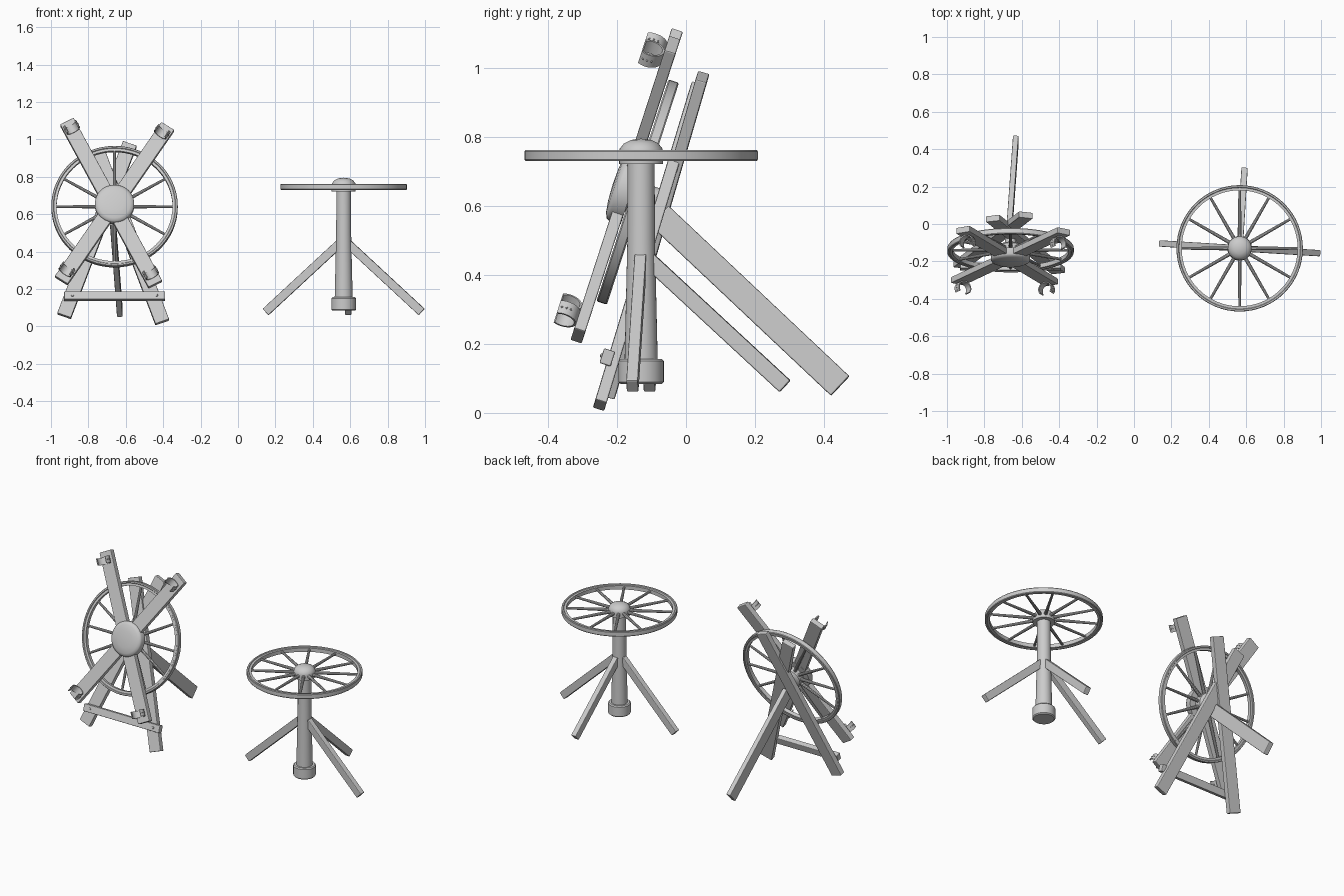
import bpy, bmesh
from math import sin, cos, pi, radians
from mathutils import Vector, Matrix

if "Cube" in bpy.data.objects:
    bpy.data.objects.remove(bpy.data.objects["Cube"])


def finish(name, bm, matrix=None, smooth=False, bevel=0):
    bmesh.ops.remove_doubles(bm, verts=bm.verts, dist=1e-5)
    bmesh.ops.recalc_face_normals(bm, faces=bm.faces)
    mesh = bpy.data.meshes.new(name)
    bm.to_mesh(mesh)
    bm.free()
    ob = bpy.data.objects.new(name, mesh)
    bpy.context.collection.objects.link(ob)
    if matrix:
        ob.matrix_world = matrix
    if bevel:
        mod = ob.modifiers.new("edge_softening", 'BEVEL')
        mod.width, mod.segments = bevel, 2
    if smooth:
        bpy.ops.object.select_all(action='DESELECT')
        ob.select_set(True)
        bpy.context.view_layer.objects.active = ob
        bpy.ops.object.shade_smooth_by_angle(angle=radians(35))
    return ob


def lathe(name, profile, segs, matrix, closed=False):
    """Turn (radius, height) points about local z."""
    bm = bmesh.new()
    rings = [[bm.verts.new((r * cos(2 * pi * i / segs), r * sin(2 * pi * i / segs), h))
              for i in range(segs)] for r, h in profile]
    for k in range(len(rings) if closed else len(rings) - 1):
        a, b = rings[k], rings[(k + 1) % len(rings)]
        for i in range(segs):
            j = (i + 1) % segs
            bm.faces.new((a[i], a[j], b[j], b[i]))
    return finish(name, bm, matrix, smooth=True)


def beam(name, p1, p2, width, thick, normal):
    """Squared timber from p1 to p2; thickness lies along normal."""
    p1, p2, n = Vector(p1), Vector(p2), Vector(normal)
    d = (p2 - p1).normalized()
    side = d.cross(n).normalized()
    n = side.cross(d)
    rot = Matrix((side, n, d)).transposed().to_4x4()
    bm = bmesh.new()
    bmesh.ops.create_cube(bm, size=1, matrix=Matrix.Diagonal((width, thick, (p2 - p1).length, 1)))
    return finish(name, bm, Matrix.Translation((p1 + p2) / 2) @ rot, bevel=0.004)


def wheel(prefix, matrix):
    # stepped rim and twelve tapered spokes
    rim = [(.31, -.012), (.324, -.012), (.327, -.016), (.335, -.016), (.338, -.012),
           (.338, .012), (.335, .016), (.327, .016), (.324, .012), (.31, .012)]
    lathe(prefix + "_rim", rim, 64, matrix, closed=True)
    bm = bmesh.new()
    for i in range(12):
        m = Matrix.Rotation(i * pi / 6, 4, 'Z') @ Matrix.Translation((.172, 0, 0)) @ Matrix.Rotation(pi / 2, 4, 'Y')
        bmesh.ops.create_cone(bm, cap_ends=True, segments=10, radius1=.0105, radius2=.007, depth=.29, matrix=m)
    finish(prefix + "_spokes", bm, matrix, smooth=True)


# ---- tilted wheel on an easel-like frame ----
T = Matrix.Translation((-.66, -.14, .64)) @ Matrix.Rotation(radians(72), 4, 'X')
front = T.to_3x3() @ Vector((0, 0, 1))
wheel("tilted_wheel", T)
lathe("front_hub_cap", [(0, .076), (.05, .074), (.085, .069), (.1, .062), (.105, .054), (.105, .018), (0, .018)], 40, T)
lathe("rear_hub", [(0, .03), (.065, .03), (.065, -.02), (.055, -.03), (.03, -.036), (.03, -.09), (0, -.09)], 32, T)

# crossed boards with open cuffs near the ends
boards = [((-.255, .465), (.218, -.45)), ((.285, .438), (-.285, -.428))]
for k, (a, b) in enumerate(boards):
    A, B = Vector((*a, .036)), Vector((*b, .036))
    beam(f"cross_board_{k}", T @ A, T @ B, .082, .034, front)
    for e, (p, q) in enumerate(((A, B), (B, A))):
        d = (p - q).normalized()
        c = p - d * .055 + Vector((0, 0, .056))
        side = d.cross(Vector((0, 0, 1)))
        rot = Matrix((side, Vector((0, 0, 1)), d)).transposed().to_4x4()
        bm = bmesh.new()
        n, rows = 18, []
        for i in range(n + 1):
            t = radians(-215 + 250 * i / n)
            rows.append([bm.verts.new((r * cos(t), r * sin(t), h))
                         for r, h in ((.04, -.021), (.04, .021), (.034, .021), (.034, -.021))])
        for i in range(n):
            for j in range(4):
                m = (j + 1) % 4
                bm.faces.new((rows[i][j], rows[i][m], rows[i + 1][m], rows[i + 1][j]))
        bm.faces.new(rows[0])
        bm.faces.new(rows[-1])
        # small rivets along the band
        for t in (-200, -180, -160, -20, 0, 20):
            t = radians(t)
            bmesh.ops.create_icosphere(bm, subdivisions=1, radius=.0035,
                                       matrix=Matrix.Translation((.04 * cos(t), .04 * sin(t), 0)))
        finish(f"cuff_{k}_{e}", bm, T @ Matrix.Translation(c) @ rot, smooth=True)

# crossed support legs, rear brace and lower crossbar
beam("left_support_leg", (-.93, -.22, .055), (-.578, .048, .975), .078, .034, front)
beam("right_support_leg", (-.405, -.25, .022), (-.755, .03, .945), .078, .034, front)
beam("rear_brace", (-.632, .447, .078), (-.67, -.077, .572), .078, .03, (1, 0, 0))
beam("lower_crossbar", (-.93, -.228, .161), (-.39, -.228, .161), .045, .034, front)
for x in (-.885, -.435):
    lathe("crossbar_peg", [(0, .022), (.006, .02), (.008, .015), (0, .015)], 10,
          Matrix.Translation((x, -.228, .161)) @ Matrix.Rotation(radians(72), 4, 'X'))

# ---- horizontal wheel on a post ----
S = Matrix.Translation((.565, -.13, 0))
wheel("flat_wheel", S @ Matrix.Translation((0, 0, .746)))
lathe("post_hub", [(0, .795), (.03, .791), (.05, .781), (.062, .766), (.064, .755), (.064, .722), (0, .722)], 32, S)
lathe("post", [(0, .73), (.039, .73), (.04, .5), (.048, .15), (0, .15)], 32, S)
lathe("post_base", [(0, .156), (.06, .156), (.066, .15), (.066, .09), (.06, .084), (0, .084)], 32, S)
for name, ang in (("right_leg", -3.5), ("rear_leg", 86.5), ("left_leg", 176.5)):
    u = Vector((cos(radians(ang)), sin(radians(ang)), 0))
    o = Vector((.565, -.13, 0))
    beam("post_" + name, o + u * .418 + Vector((0, 0, .077)), o + u * .02 + Vector((0, 0, .445)),
         .046, .034, (-u.y, u.x, 0))
